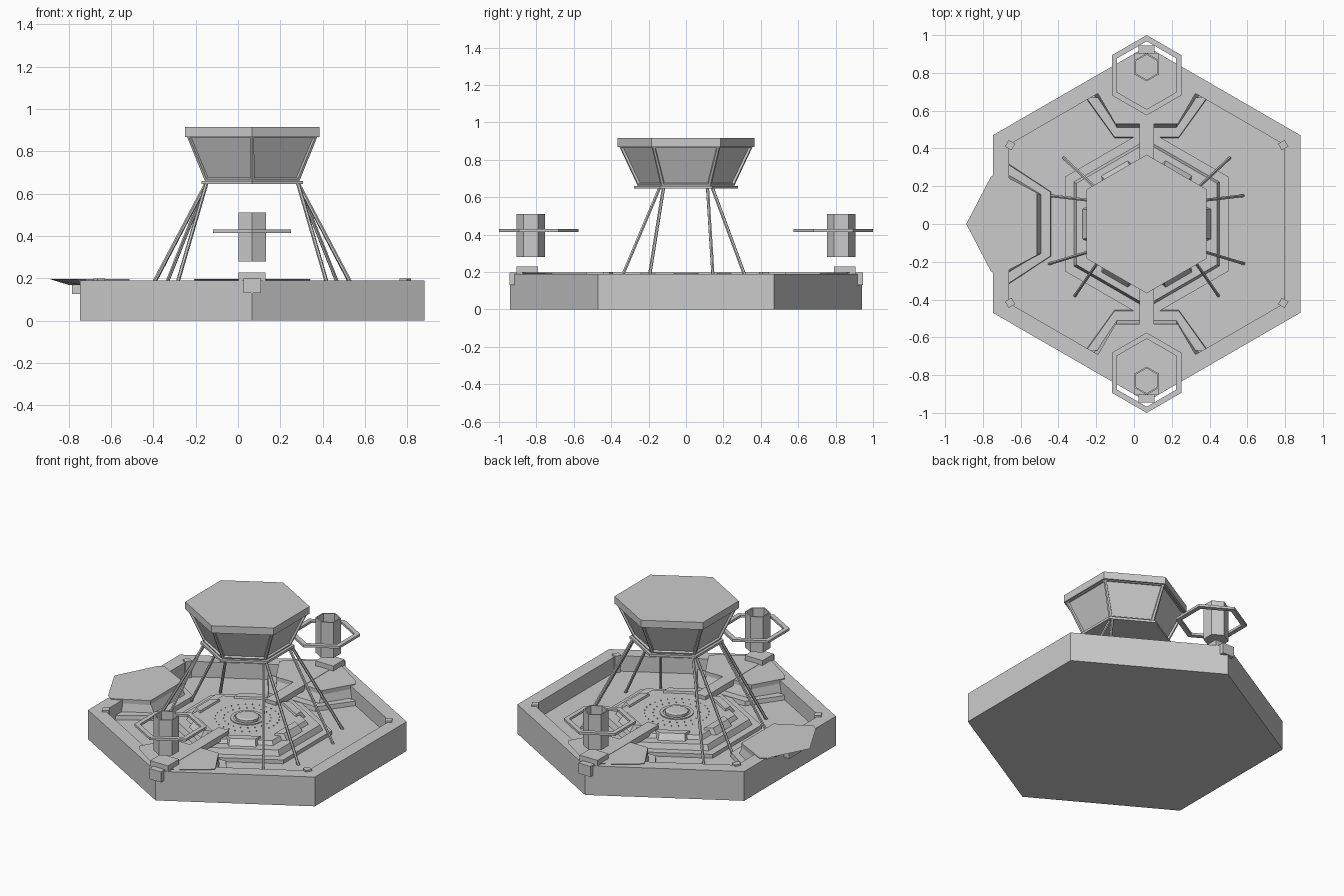
import bpy, bmesh
from math import pi, cos, sin
from mathutils import Vector, Matrix

if "Cube" in bpy.data.objects:
    bpy.data.objects.remove(bpy.data.objects["Cube"])

CX = 0.067  # x of the station axis


def finish(name, bm):
    bmesh.ops.recalc_face_normals(bm, faces=bm.faces[:])
    me = bpy.data.meshes.new(name)
    bm.to_mesh(me)
    bm.free()
    ob = bpy.data.objects.new(name, me)
    bpy.context.collection.objects.link(ob)
    return ob


def stack(name, profile, x=CX, y=0.0, n=6, closed=False, inset=0):
    """Sweep an (radius, z) profile round an n-sided axis."""
    bm = bmesh.new()
    rings = [[bm.verts.new((x + r * cos(pi / 2 + 2 * pi * i / n),
                            y + r * sin(pi / 2 + 2 * pi * i / n), z))
              for i in range(n)] for r, z in profile]
    pairs = list(zip(rings, rings[1:]))
    if closed:
        pairs.append((rings[-1], rings[0]))
    sides = [bm.faces.new((a[i], a[(i + 1) % n], b[(i + 1) % n], b[i]))
             for a, b in pairs for i in range(n)]
    if not closed:
        bm.faces.new(rings[0])
        bm.faces.new(rings[-1])
    bmesh.ops.recalc_face_normals(bm, faces=bm.faces[:])
    if inset:
        bmesh.ops.inset_individual(bm, faces=sides, thickness=inset, depth=0)
        bmesh.ops.inset_individual(bm, faces=sides, thickness=0.004, depth=-0.012)
    return finish(name, bm)


def loft(name, low, zl, high, zh, angle):
    """Join two outlines given as (outward, sideways), turned about the axis."""
    bm = bmesh.new()
    m = Matrix.Translation((CX, 0, 0)) @ Matrix.Rotation(angle, 4, 'Z')
    a = [bm.verts.new(m @ Vector((u, v, zl))) for u, v in low]
    b = [bm.verts.new(m @ Vector((u, v, zh))) for u, v in high]
    n = len(a)
    for i in range(n):
        bm.faces.new((a[i], a[(i + 1) % n], b[(i + 1) % n], b[i]))
    bm.faces.new(a)
    bm.faces.new(b)
    return finish(name, bm)


def sym(half):
    """Mirror a half outline across its centre line."""
    return half + [(u, -v) for u, v in reversed(half) if v > 1e-6]


def block(name, u0, u1, hw, z0, z1, angle):
    pts = sym([(u0, hw), (u1, hw)])
    return loft(name, pts, z0, pts, z1, angle)


def strut(name, p, q, r=0.009):
    p, q = Vector(p), Vector(q)
    d = q - p
    bm = bmesh.new()
    m = Matrix.Translation((p + q) / 2) @ d.to_track_quat('Z', 'Y').to_matrix().to_4x4()
    bmesh.ops.create_cone(bm, cap_ends=True, segments=6, radius1=r, radius2=r,
                          depth=d.length, matrix=m)
    return finish(name, bm)


# Hexagonal tray base
stack("base_tray", [(.94, 0), (.94, .19), (.84, .19), (.84, .09)])

# Corner posts on the rim
for i, a in enumerate((30, 150, 210, 330)):
    block(f"rim_post_{i}", .815, .855, .02, .09, .2, a * pi / 180)

# Stepped central platform with hub
stack("central_platform", [(.5, .085), (.5, .115), (.445, .115), (.43, .15),
                           (.36, .15), (.345, .175)])
stack("hub_ring", [(.1, .17), (.1, .181), (.08, .181), (.08, .17)], n=24)
stack("hub_disc", [(.07, .17), (.07, .19), (.055, .195)], n=12)
for r, n in ((.14, 20), (.19, 28)):
    for i in range(n):
        a = 2 * pi * i / n
        stack("hub_stud", [(.004, .174), (.004, .18)],
              CX + r * cos(a), r * sin(a), n=4)

# Sloped kerbs round the platform
for i in range(6):
    loft(f"platform_kerb_{i}", sym([(.26, .11), (.34, .08)]), .15,
         sym([(.27, .1), (.315, .075)]), .188, i * pi / 3)

# Three landing pads: thin top plate, sloped support and floor step
for name, a, inner, wide, tip in (("left", pi, .58, .8, .955),
                                  ("front", -pi / 2, .53, .73, .92),
                                  ("back", pi / 2, .53, .73, .92)):
    low_tip = tip - .09
    loft(f"{name}_pad_plate",
         sym([(inner, .165), (wide - .03, .26), (wide, .23), (low_tip, 0)]), .168,
         sym([(inner, .165), (wide - .01, .275), (wide + .025, .25), (tip, 0)]), .196, a)
    loft(f"{name}_pad_support",
         sym([(inner - .033, .155), (wide - .04, .285)]), .085,
         sym([(inner, .16), (wide - .04, .255)]), .17, a)
    loft(f"{name}_pad_step",
         sym([(inner - .075, .17), (wide - .06, .325)]), .085,
         sym([(inner - .07, .17), (wide - .06, .32)]), .118, a)

# Clamps gripping the outside of the rim
block("left_rim_clamp", .76, .85, .06, .125, .194, pi)
for name, a in (("front", -pi / 2), ("back", pi / 2)):
    block(f"{name}_rim_clamp", .9, .945, .042, .13, .198, a)
    # Walkway from platform to pad, and pylon stub
    block(f"{name}_walkway", .24, .88, .038, .16, .198, a)
    block(f"{name}_pylon_stub", .79, .905, .064, .19, .228, a)
    # Hollow hexagonal pylon and its floating ring
    s = -1 if a < 0 else 1
    stack(f"{name}_pylon", [(.075, .28), (.075, .51), (.066, .51), (.066, .29)], y=s * .83)
    stack(f"{name}_pylon_ring", [(.2125, .415), (.2125, .43), (.18, .43), (.18, .415)],
          y=s * .7875, closed=True)

# Eight splayed struts carrying the cabin
feet = [((.512, .15), (.215, .115)), ((.44, .35), (.215, .14)),
        ((.38, -.38), (.215, -.14)), ((.515, -.21), (.215, -.12))]
for side in (-1, 1):
    for i, ((fx, fy), (tx, ty)) in enumerate(feet):
        strut(f"strut_{'left' if side < 0 else 'right'}_{i}",
              (CX + side * fx, fy, .085), (CX + side * tx, ty, .652))

# Cabin: floor plate, flared windowed body and roof
stack("cabin_floor", [(.277, .645), (.277, .66)])
stack("cabin_body", [(.257, .658), (.357, .872)], inset=.016)
stack("cabin_roof", [(.367, .868), (.367, .915)])
